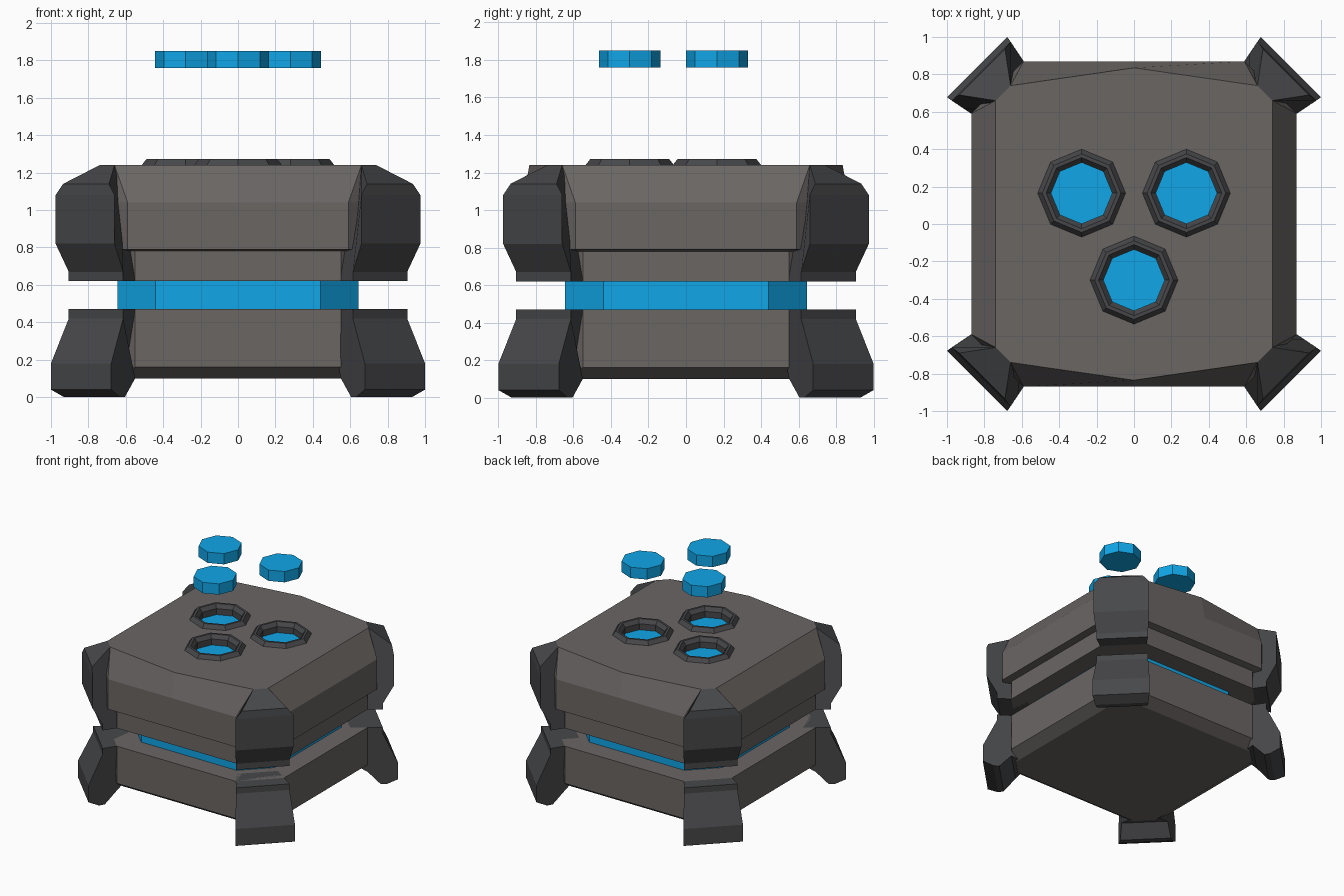
import bpy, math

if "Cube" in bpy.data.objects:
    bpy.data.objects.remove(bpy.data.objects["Cube"])


def material(name, r, g, b):
    m = bpy.data.materials.new(name)
    m.diffuse_color = (r, g, b, 1)
    m.use_nodes = True
    m.node_tree.nodes["Principled BSDF"].inputs["Base Color"].default_value = m.diffuse_color
    return m


blue = material("glow_blue", .005, .38, .80)
shell = material("shell_grey", .145, .132, .127)
dark = material("dark_grey", .063, .064, .068)


def make(name, verts, faces, mat):
    me = bpy.data.meshes.new(name)
    me.from_pydata(verts, [], faces)
    me.materials.append(mat)
    ob = bpy.data.objects.new(name, me)
    bpy.context.collection.objects.link(ob)
    return ob


def loft(name, rings, mat, closed=False):
    """Join equal-sized vertex rings, listed from the bottom up; cap or close the ends."""
    n, m = len(rings[0]), len(rings)
    verts = [p for r in rings for p in r]
    faces = []
    for i in range(m if closed else m - 1):
        k = (i + 1) % m
        for j in range(n):
            l = (j + 1) % n
            faces.append((i * n + j, i * n + l, k * n + l, k * n + j))
    if not closed:
        faces.append(tuple(range(n))[::-1])
        faces.append(tuple(range((m - 1) * n, m * n)))
    return make(name, verts, faces, mat)


def section(a, b, z, mid=None):
    """Square with cut corners, plus a middle point on the front and back edge."""
    m = mid or a
    return [(x, y, z) for x, y in [(a, -b), (a, b), (b, a), (0, m), (-b, a),
            (-a, b), (-a, -b), (-b, -a), (0, -m), (b, -a)]]


def octagon(c, r, z):
    return [(c[0] + r * math.cos(math.pi / 4 * i),
             c[1] + r * math.sin(math.pi / 4 * i), z) for i in range(8)]


def corner_block(name, profile):
    """Profile (reach, half side, height) swept across the body corner, four times."""
    n = len(profile)
    for q in range(4):
        c, s = [(1, 0), (0, 1), (-1, 0), (0, -1)][q]
        pts = [(a, b, z) for a, b, z in profile] + [(b, a, z) for a, b, z in profile]
        verts = [(x * c - y * s, x * s + y * c, z) for x, y, z in pts]
        faces = [(i, (i + 1) % n, n + (i + 1) % n, n + i) for i in range(n)]
        faces += [tuple(range(n))[::-1], tuple(range(n, 2 * n))]
        ob = make(f"{name}_{q + 1}", verts, faces, dark)
        bpy.context.view_layer.objects.active = ob
        ob.select_set(True)
        bpy.ops.object.mode_set(mode='EDIT')
        bpy.ops.mesh.select_all(action='SELECT')
        bpy.ops.mesh.normals_make_consistent(inside=False)
        bpy.ops.object.mode_set(mode='OBJECT')
        ob.select_set(False)


# Main body halves and the glowing core between them
loft("lower_body", [section(.72, .60, .10), section(.81, .55, .16),
                    section(.81, .55, .47)], shell)
upper = loft("upper_body", [section(.81, .55, .62), section(.81, .55, .78),
                            section(.87, .59, .79), section(.87, .59, 1.04),
                            section(.74, .66, 1.24, .835)], shell)
loft("core", [section(.645, .44, .46), section(.645, .44, .63)], blue)

# Corner feet and upper corner guards
corner_block("foot", [(.70, .475, .47), (.905, .614, .47), (.905, .614, .42),
                      (1.0, .678, .18), (1.0, .678, .04), (.93, .63, 0),
                      (.89, .605, 0), (.81, .55, .10), (.70, .57, .11)])
corner_block("corner_guard", [(.70, .475, .62), (.905, .614, .62), (.905, .614, .67),
                              (.975, .66, .82), (.975, .66, 1.08), (.935, .69, 1.14),
                              (.74, .66, 1.24), (.70, .63, 1.20)])

# Three sockets in the top, each with a sunken light and a floating disc
for i, c in enumerate([(-.28, .165), (.28, .165), (0, -.30)], 1):
    cutter = loft("socket_cutter", [octagon(c, .20, 1.16), octagon(c, .20, 1.4)], shell)
    mod = upper.modifiers.new("socket", 'BOOLEAN')
    mod.operation, mod.solver, mod.object = 'DIFFERENCE', 'EXACT', cutter
    bpy.context.view_layer.objects.active = upper
    bpy.ops.object.modifier_apply(modifier=mod.name)
    bpy.data.objects.remove(cutter)

    rim = [(.225, 1.165), (.235, 1.24), (.21, 1.272), (.19, 1.272), (.165, 1.24), (.165, 1.165)]
    loft(f"socket_rim_{i}", [octagon(c, r, z) for r, z in rim], dark, closed=True)
    loft(f"socket_light_{i}", [octagon(c, .165, 1.165), octagon(c, .165, 1.19)], blue)
    loft(f"floating_disc_{i}", [octagon(c, .165, 1.76), octagon(c, .165, 1.85)], blue)
